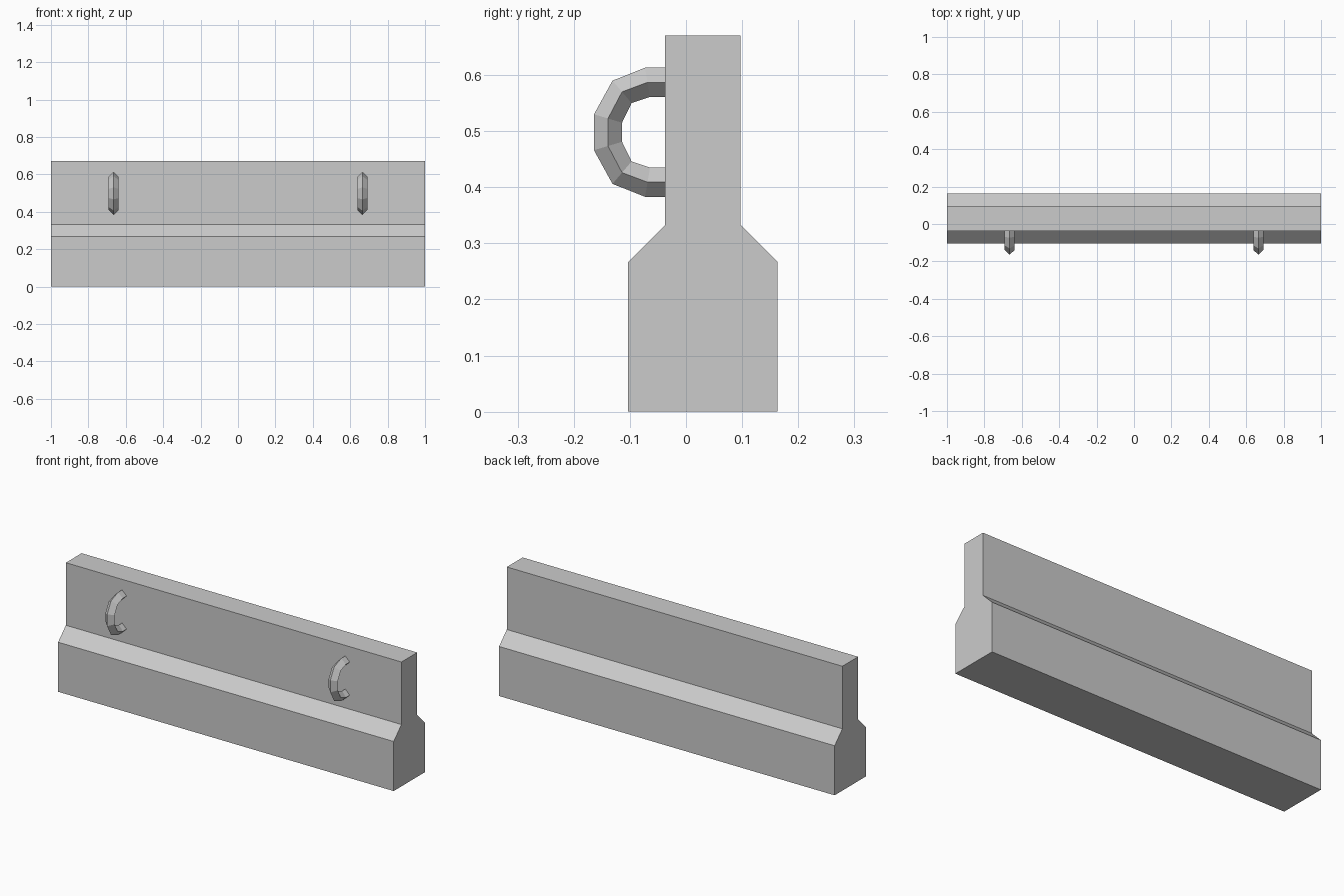
import bpy, bmesh

cube = bpy.data.objects.get("Cube")
if cube:
    bpy.data.objects.remove(cube, do_unlink=True)

# Concrete colour shared by wall and lifting loops
concrete = bpy.data.materials.new("concrete_grey")
concrete.use_nodes = True
GREY = (0.6, 0.6, 0.6, 1)
concrete.diffuse_color = GREY
concrete.node_tree.nodes["Principled BSDF"].inputs["Base Color"].default_value = GREY


def skin(name, sections):
    """Bridge matching closed cross-sections and cap both ends."""
    bm = bmesh.new()
    rings = [[bm.verts.new(p) for p in s] for s in sections]
    n = len(rings[0])
    for a, b in zip(rings, rings[1:]):
        for i in range(n):
            j = (i + 1) % n
            bm.faces.new((a[i], a[j], b[j], b[i]))
    bm.faces.new(rings[0])
    bm.faces.new(rings[-1])
    bmesh.ops.recalc_face_normals(bm, faces=bm.faces)
    mesh = bpy.data.meshes.new(name)
    bm.to_mesh(mesh)
    bm.free()
    mesh.materials.append(concrete)
    obj = bpy.data.objects.new(name, mesh)
    bpy.context.collection.objects.link(obj)
    return obj


# Barrier body: stepped profile, symmetric about its own centre line
MID_Y = 0.03
half = [(0.133, 0), (0.133, 0.267), (0.067, 0.333), (0.067, 0.67)]
profile = [(MID_Y + w, z) for w, z in half] + [(MID_Y - w, z) for w, z in reversed(half)]
skin("barrier_body", [[(x, y, z) for y, z in profile] for x in (-1, 1)])

# Lifting loops: diamond bar bent out of the front face
LOOP_Z, BAR = 0.498, 0.027
upper = [  # outer (y, height) and inner (y, height) along the upper half
    ((-0.03, 0.115), (-0.03, 0.063)),
    ((-0.073, 0.115), (-0.064, 0.063)),
    ((-0.131, 0.092), (-0.097, 0.052)),
    ((-0.164, 0.032), (-0.114, 0.017)),
]
lower = [tuple((y, -h) for y, h in pair) for pair in reversed(upper)]


def loop_section(x, outer, inner):
    (yo, ho), (yi, hi) = outer, inner
    ym, hm = (yo + yi) / 2, (ho + hi) / 2
    return [(x, yo, LOOP_Z + ho), (x + BAR, ym, LOOP_Z + hm),
            (x, yi, LOOP_Z + hi), (x - BAR, ym, LOOP_Z + hm)]


for side, x in (("left", 0.665), ("right", -0.665)):
    skin(side + "_lifting_loop", [loop_section(x, o, i) for o, i in upper + lower])
